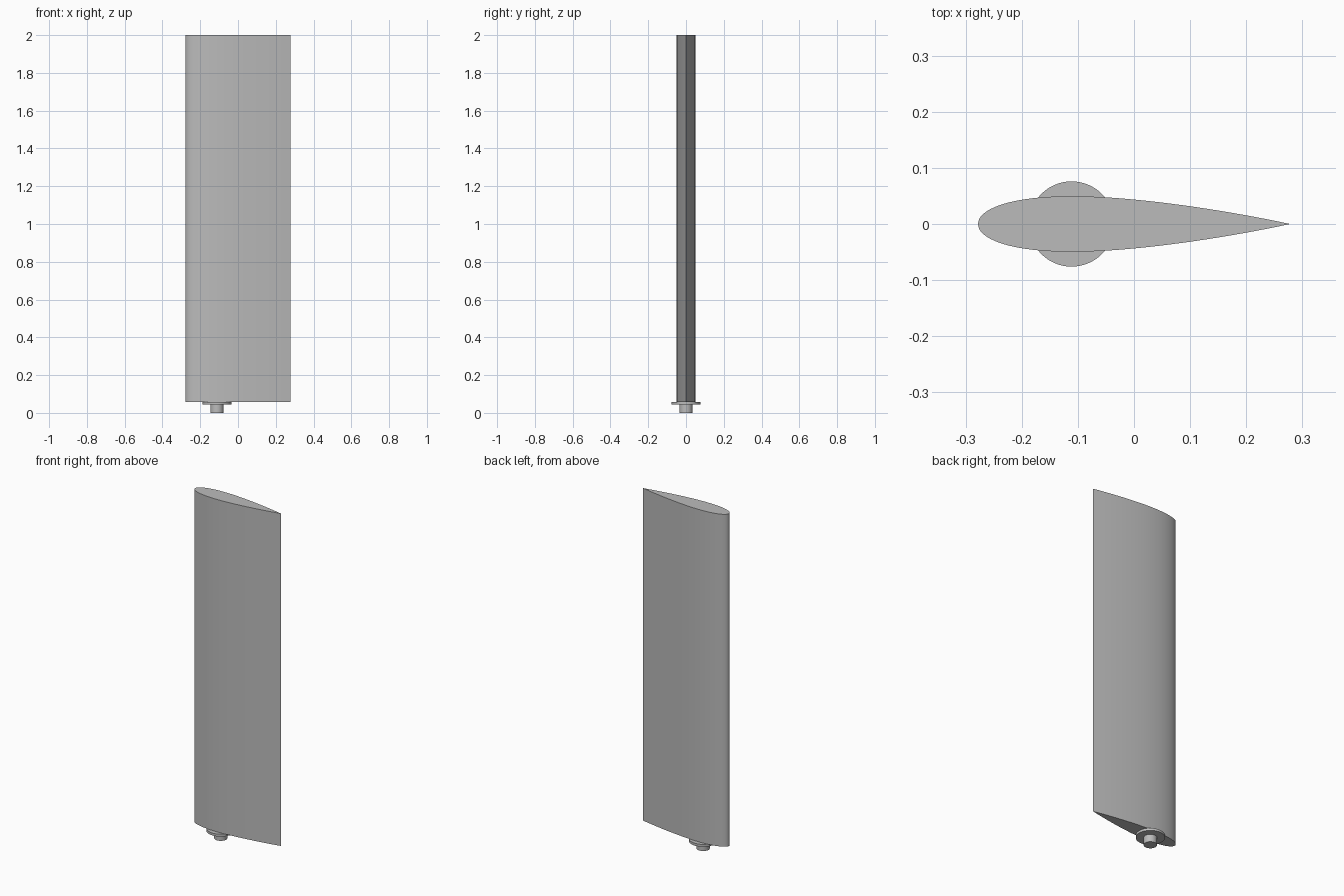
import bpy
import bmesh
import math
from mathutils import Matrix

cube = bpy.data.objects.get("Cube")
if cube:
    bpy.data.objects.remove(cube, do_unlink=True)

CHORD = 0.556
THICKNESS = 0.178      # share of the chord
NOSE_X = -CHORD / 2
PIVOT_X = NOSE_X + 0.3 * CHORD
STEPS = 40

# One grey for the whole model
grey = bpy.data.materials.new("light grey")
grey.use_nodes = True
colour = (0.5, 0.5, 0.5, 1)
grey.diffuse_color = colour
grey.node_tree.nodes["Principled BSDF"].inputs["Base Color"].default_value = colour


def finish(name, bm):
    """Turn a bmesh into a smooth-shaded object with sharp rims."""
    bmesh.ops.recalc_face_normals(bm, faces=bm.faces)
    mesh = bpy.data.meshes.new(name)
    bm.to_mesh(mesh)
    bm.free()
    mesh.materials.append(grey)
    obj = bpy.data.objects.new(name, mesh)
    bpy.context.collection.objects.link(obj)
    bpy.ops.object.select_all(action='DESELECT')
    obj.select_set(True)
    bpy.context.view_layer.objects.active = obj
    bpy.ops.object.shade_smooth_by_angle(angle=math.radians(30))
    return obj


def half_thickness(t):
    """Symmetric wing section, closed at the trailing edge."""
    return 5 * THICKNESS * CHORD * (0.2969 * math.sqrt(t) - 0.126 * t
                                    - 0.3516 * t**2 + 0.2843 * t**3 - 0.1036 * t**4)


def cylinder(name, radius, bottom, top):
    bm = bmesh.new()
    centre = Matrix.Translation((PIVOT_X, 0, (bottom + top) / 2))
    bmesh.ops.create_cone(bm, cap_ends=True, segments=64, radius1=radius,
                          radius2=radius, depth=top - bottom, matrix=centre)
    return finish(name, bm)


# Blade: wing section with points bunched at the nose, extruded upward
bm = bmesh.new()
outline = []
for i in range(2 * STEPS):
    angle = math.pi * i / STEPS
    t = (1 + math.cos(angle)) / 2
    side = 1 if i < STEPS else -1
    y = 0 if i in (0, STEPS) else side * half_thickness(t)
    outline.append(bm.verts.new((NOSE_X + CHORD * t, y, 0.058)))
base = bm.faces.new(outline)
extruded = bmesh.ops.extrude_face_region(bm, geom=[base], use_keep_orig=True)
for v in extruded["geom"]:
    if isinstance(v, bmesh.types.BMVert):
        v.co.z = 2
finish("blade", bm)

# Mounting flange and pivot shaft under the blade
cylinder("flange", 0.076, 0.044, 0.058)
cylinder("shaft", 0.035, 0, 0.044)
